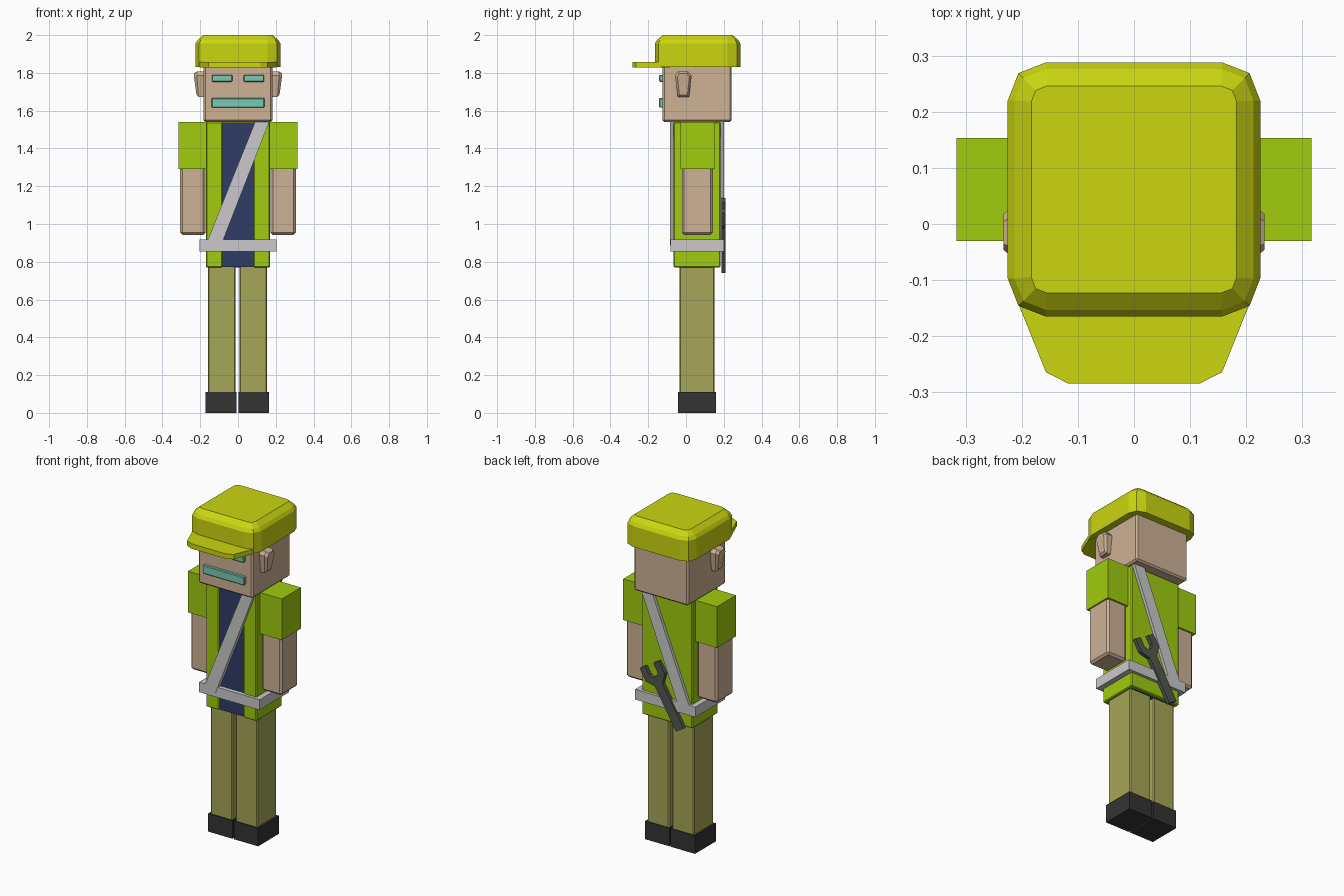
import bpy, bmesh, math
from mathutils import Vector

if "Cube" in bpy.data.objects:
    bpy.data.objects.remove(bpy.data.objects["Cube"])


def material(name, r, g, b):
    lin = lambda c: (c / 255 / 12.92) if c < 11 else ((c / 255 + 0.055) / 1.055) ** 2.4
    m = bpy.data.materials.new(name)
    m.diffuse_color = (lin(r), lin(g), lin(b), 1)
    m.use_nodes = True
    m.node_tree.nodes["Principled BSDF"].inputs["Base Color"].default_value = m.diffuse_color
    return m


HAT = material("yellow_cap", 203, 214, 16)
SKIN = material("skin", 206, 178, 149)
LIME = material("lime_vest", 160, 204, 14)
NAVY = material("navy_shirt", 48, 60, 102)
GREY = material("light_grey_strap", 203, 201, 203)
TEAL = material("teal_face", 122, 202, 180)
KHAKI = material("khaki_trousers", 166, 166, 88)
BLACK = material("black_boots", 52, 52, 52)
STEEL = material("dark_steel", 84, 86, 80)


def loft(name, rings, mat, bevel=0):
    """Closed solid through rings holding equal numbers of points."""
    bm = bmesh.new()
    loops = [[bm.verts.new(p) for p in ring] for ring in rings]
    n = len(loops[0])
    bm.faces.new(loops[0])
    bm.faces.new(loops[-1])
    for a, b in zip(loops, loops[1:]):
        for i in range(n):
            j = (i + 1) % n
            bm.faces.new((a[i], a[j], b[j], b[i]))
    bmesh.ops.recalc_face_normals(bm, faces=bm.faces)
    me = bpy.data.meshes.new(name)
    bm.to_mesh(me)
    bm.free()
    me.materials.append(mat)
    ob = bpy.data.objects.new(name, me)
    bpy.context.collection.objects.link(ob)
    if bevel:
        mod = ob.modifiers.new("bevel", "BEVEL")
        mod.width, mod.segments = bevel, 1
    return ob


def slab(name, outline, z0, z1, mat, bevel=0):
    """Outline in x, y raised from z0 to z1."""
    return loft(name, [[(x, y, z) for x, y in outline] for z in (z0, z1)], mat, bevel)


def plate(name, outline, y0, y1, mat):
    """Outline in x, z given thickness along y."""
    return loft(name, [[(x, y, z) for x, z in outline] for y in (y0, y1)], mat)


def box(name, x0, x1, y0, y1, z0, z1, mat, bevel=0):
    return slab(name, [(x0, y0), (x1, y0), (x1, y1), (x0, y1)], z0, z1, mat, bevel)


# Cap: rounded-corner rings, chamfered towards the top
def cap_ring(inset, cut, z):
    hx, hy, cy = 0.225 - inset, 0.2265 - inset, 0.0615
    ring = []
    for sx, sy in ((1, 1), (-1, 1), (-1, -1), (1, -1)):
        corner = [(hx, hy - cut), (hx - 0.28 * cut, hy - 0.28 * cut), (hx - cut, hy)]
        if sx * sy < 0:
            corner.reverse()
        ring += [(sx * x, cy + sy * y, z) for x, y in corner]
    return ring


loft("cap", [cap_ring(0, 0.068, 1.83), cap_ring(0, 0.068, 1.955),
             cap_ring(0.012, 0.056, 1.975), cap_ring(0.042, 0.028, 2.0)], HAT)
slab("cap_brim", [(-0.205, -0.145), (-0.157, -0.264), (-0.118, -0.284), (0.118, -0.284),
                  (0.157, -0.264), (0.205, -0.145), (0.19, -0.08), (-0.19, -0.08)],
     1.828, 1.858, HAT)

# Head and face
box("head", -0.183, 0.183, -0.124, 0.242, 1.54, 1.88, SKIN, 0.01)
box("mouth", -0.14, 0.14, -0.142, -0.12, 1.616, 1.667, TEAL, 0.004)
ear = [(-0.058, 1.785), (-0.043, 1.807), (0.012, 1.807), (0.03, 1.785), (0.016, 1.673), (-0.043, 1.673)]

for s, side in ((1, "right"), (-1, "left")):
    box(side + "_eye", min(s * 0.03, s * 0.138), max(s * 0.03, s * 0.138),
        -0.142, -0.12, 1.753, 1.79, TEAL, 0.004)
    # Ear: tapered outline, leaning in towards its lower end
    out = [(s * (0.233 - 0.12 * (1.785 - min(z, 1.785))),
            -0.014 + 0.72 * (y + 0.014), 1.745 + 0.85 * (z - 1.745)) for y, z in ear]
    mid = [(s * (0.218 - 0.08 * (1.785 - min(z, 1.785))), y, z) for y, z in ear]
    loft(side + "_ear", [[(s * 0.17, y, z) for y, z in ear], mid, out], SKIN)

    # Arms, legs and boots
    def limb(name, x0, x1, *rest, shift=0):
        a, b = sorted((s * x0, s * x1))
        box(side + name, a + shift, b + shift, *rest)

    limb("_sleeve", 0.165, 0.316, -0.03, 0.153, 1.29, 1.54, LIME)
    limb("_arm", 0.172, 0.307, -0.022, 0.142, 0.943, 1.32, SKIN, 0.012)
    limb("_leg", 0.01, 0.157, -0.035, 0.152, 0.08, 0.79, KHAKI, 0.006, shift=-0.003)
    limb("_boot", 0.005, 0.168, -0.042, 0.158, 0.0, 0.11, BLACK, shift=-0.003)

# Shirt with an open vest wrapped around it
box("shirt", -0.15, 0.15, -0.058, 0.165, 0.772, 1.538, NAVY)
slab("vest", [(-0.083, -0.066), (-0.17, -0.066), (-0.17, 0.182), (0.17, 0.182), (0.17, -0.066),
              (0.083, -0.066), (0.083, -0.05), (0.145, -0.05), (0.145, 0.16), (-0.145, 0.16),
              (-0.145, -0.05), (-0.083, -0.05)], 0.77, 1.54, LIME, 0.005)

# Belt and the diagonal strap, front and back
box("belt", -0.203, 0.203, -0.083, 0.2, 0.855, 0.917, GREY)
strap = [(-0.16, 0.917), (-0.09, 0.885), (0.165, 1.54), (0.09, 1.54)]
plate("front_strap", strap, -0.086, -0.056, GREY)
plate("back_strap", strap, 0.175, 0.2, GREY)

# Open-ended wrench tucked into the back of the belt
half = [(0.03, 0.0), (0.03, 0.275), (0.075, 0.32), (0.075, 0.4),
        (0.032, 0.4), (0.032, 0.345), (0.018, 0.325)]
shape = half + [(-u, v) for u, v in reversed(half)]
a = math.radians(31)
plate("wrench", [(-0.105 + u * math.cos(a) + v * math.sin(a),
                  0.755 - u * math.sin(a) + v * math.cos(a)) for u, v in shape],
      0.188, 0.21, STEEL)
